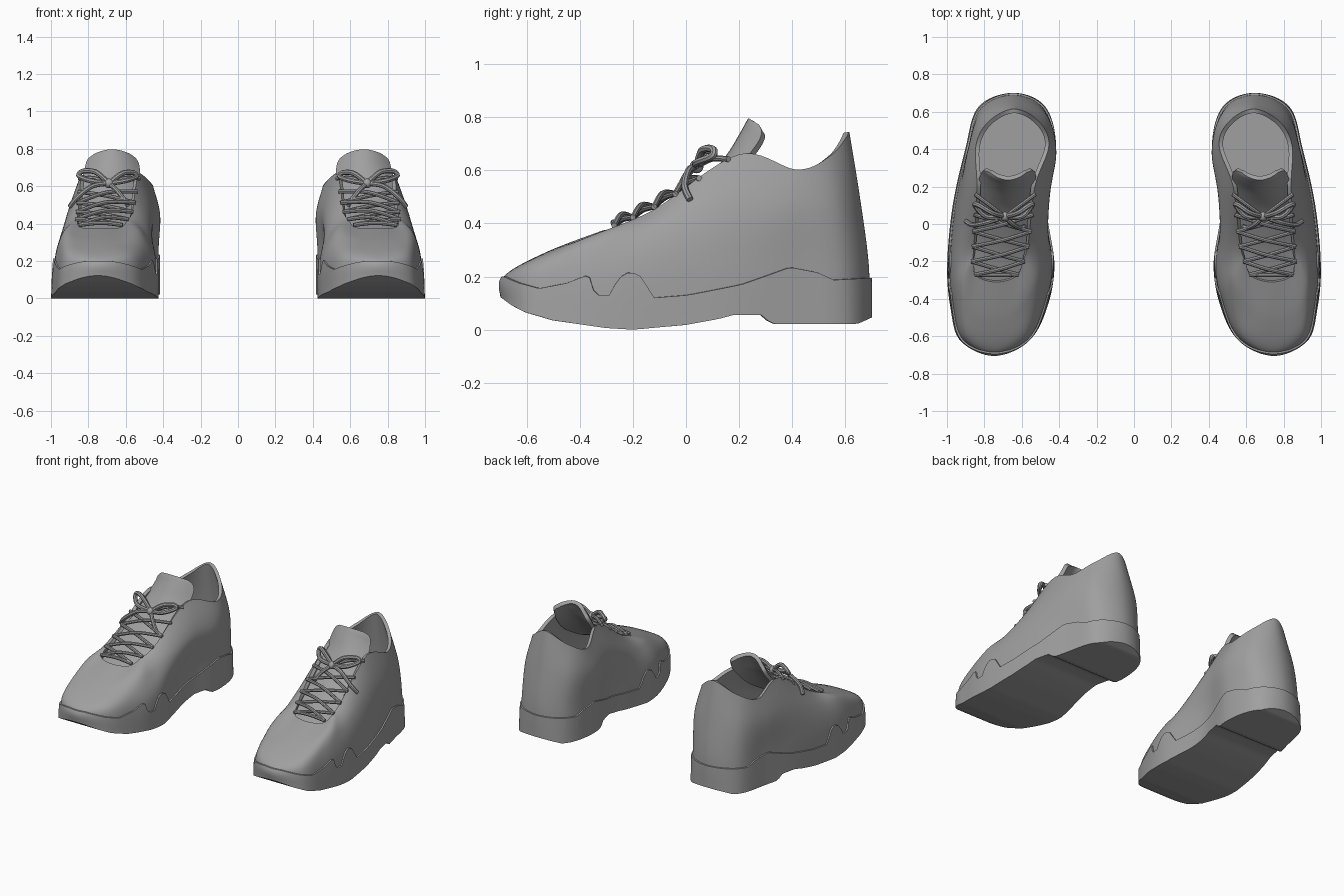
import bpy, bmesh
from mathutils import Vector

cube = bpy.data.objects.get("Cube")
if cube:
    bpy.data.objects.remove(cube)

grey = bpy.data.materials.new("shoe grey")
grey.use_nodes = True
COLOUR = (0.35, 0.35, 0.35, 1)
grey.diffuse_color = COLOUR
grey.node_tree.nodes["Principled BSDF"].inputs["Base Color"].default_value = COLOUR


def spline(points, steps, closed=False):
    """Smooth path through the points."""
    pts = [Vector(p) for p in points]
    n = len(pts)
    pick = (lambda k: pts[k % n]) if closed else (lambda k: pts[max(0, min(n - 1, k))])
    path = []
    for i in range(n if closed else n - 1):
        a, b, c, d = (pick(i + k) for k in (-1, 0, 1, 2))
        for s in range(steps):
            t = s / steps
            path.append(b + (c - a) * (t / 2) + (a * 2 - b * 5 + c * 4 - d) * (t * t / 2)
                        + (b * 3 - a - c * 3 + d) * (t ** 3 / 2))
    return path if closed else path + [pts[-1]]


def along(table, y):
    """Piecewise linear lookup of height by length."""
    if y <= table[0][0]:
        return table[0][1]
    for (y0, z0), (y1, z1) in zip(table, table[1:]):
        if y <= y1:
            return z0 + (z1 - z0) * (y - y0) / (y1 - y0)
    return table[-1][1]


def finish(obj, thickness=0):
    """Thicken, mirror to the other foot, and shade."""
    if thickness:
        solid = obj.modifiers.new("thickness", 'SOLIDIFY')
        solid.thickness, solid.offset = thickness, -1
    obj.modifiers.new("other foot", 'MIRROR')
    obj.data.materials.append(grey)
    bpy.ops.object.select_all(action='DESELECT')
    obj.select_set(True)
    bpy.context.view_layer.objects.active = obj
    bpy.ops.object.convert(target='MESH')
    bpy.ops.object.shade_smooth_by_angle(angle=0.7)


def grid(name, rows, closed=False, cap=False, thickness=0):
    """Skin a list of point rows; optionally close the first row across the foot."""
    bm = bmesh.new()
    v = [[bm.verts.new(p) for p in row] for row in rows]
    n = len(rows[0])
    for lower, upper in zip(v, v[1:]):
        for i in range(n if closed else n - 1):
            k = (i + 1) % n
            bm.faces.new((lower[i], lower[k], upper[k], upper[i]))
    if cap:
        for i in range(n // 2):
            ids = dict.fromkeys(((n - i) % n, n - i - 1, i + 1, i))
            bm.faces.new([v[0][k] for k in ids])
    mesh = bpy.data.meshes.new(name)
    bm.to_mesh(mesh)
    bm.free()
    obj = bpy.data.objects.new(name, mesh)
    bpy.context.collection.objects.link(obj)
    finish(obj, thickness)


# Outline rings, toe to heel: inner x, outer x, y, z
base = [(.75, .75, -.69, 0), (.57, .92, -.62, 0), (.475, .972, -.45, 0), (.435, .99, -.22, 0),
        (.475, .96, .1, 0), (.425, .893, .4, 0), (.48, .825, .62, 0), (.645, .645, .692, 0)]
welt = [(.745, .745, -.682, .205), (.58, .905, -.61, .22), (.49, .96, -.44, .22), (.44, .978, -.22, .22),
        (.475, .945, .12, .25), (.425, .888, .4, .25), (.48, .82, .61, .25), (.645, .645, .688, .25)]
side = [(.74, .74, -.52, .295), (.63, .875, -.48, .305), (.53, .93, -.33, .35), (.49, .935, -.17, .36),
        (.45, .91, .17, .46), (.417, .885, .4, .45), (.475, .81, .585, .47), (.64, .64, .655, .5)]
rim = [(.735, .735, -.31, .375), (.63, .84, -.28, .38), (.595, .86, -.2, .415), (.565, .855, -.1, .465),
       (.53, .84, .2, .66), (.455, .845, .42, .603), (.51, .775, .55, .66), (.64, .64, .615, .745)]
sole_bottom = [(-.7, .13), (-.65, .092), (-.6, .065), (-.5, .035), (-.3, .006), (-.2, 0), (0, .018),
               (.12, .04), (.18, .056), (.28, .056), (.32, .022), (.64, .022), (.7, .05)]
sole_edge = [(-.68, .2), (-.62, .175), (-.55, .155), (-.45, .175), (-.375, .205), (-.355, .19),
             (-.34, .13), (-.285, .13), (-.25, .195), (-.21, .22), (-.17, .2), (-.12, .12), (0, .13),
             (.2, .17), (.39, .235), (.5, .215), (.56, .187), (.7, .195)]


def ring(rows):
    outer = [(xo, y, z) for xi, xo, y, z in rows]
    inner = [(xi, y, z) for xi, xo, y, z in rows[-2:0:-1]]
    return spline(outer + inner, 12, closed=True)


base_ring = ring(base)
for p in base_ring:
    p.z = along(sole_bottom, p.y)
columns = [spline(c, 8) for c in zip(base_ring, ring(welt), ring(side), ring(rim))]
count = len(columns)
outward = []
for i in range(count):
    d = base_ring[(i + 1) % count] - base_ring[i - 1]
    outward.append(Vector((d.y, -d.x, 0)).normalized())


def at_height(i, z, offset):
    """Point on the shoe wall at a height, pushed outward."""
    col = columns[i]
    point = col[0].copy()
    for a, b in zip(col, col[1:]):
        if a.z <= z <= b.z and b.z > a.z:
            point = a.lerp(b, (z - a.z) / (b.z - a.z))
            break
    point.z = z
    return point + outward[i] * offset


# Upper
grid("upper", [[c[j] for c in columns] for j in range(2, len(columns[0]))],
     closed=True, thickness=0.022)

# Sole with wavy top edge and a small lip
low = [p.z for p in base_ring]
high = [along(sole_edge, p.y) for p in base_ring]
sole = [[at_height(i, low[i] + (high[i] - low[i]) * k / 6, 0.009) for i in range(count)]
        for k in range(7)]
sole.append([at_height(i, high[i] + 0.002, -0.012) for i in range(count)])
grid("sole", sole, closed=True, cap=True)

# Insole
grid("insole", [[at_height(i, 0.19, -0.012) for i in range(count)],
                [at_height(i, 0.2, -0.012) for i in range(count)]], closed=True, cap=True)

# Tongue: y, z, inner x, outer x, droop at the edges
tongue_path = spline([(-.32, .345, .63, .84, .01), (-.2, .39, .585, .865, .02), (-.1, .44, .56, .865, .03),
                      (.05, .54, .54, .865, .04), (.15, .655, .53, .84, .065), (.2, .735, .525, .82, .08),
                      (.225, .78, .54, .805, .075), (.235, .797, .575, .77, .05)], 5)
tongue = []
for y, z, xi, xo, droop in tongue_path:
    row = []
    for k in range(13):
        u = k / 6 - 1
        bend = droop * u * u
        row.append((xi + (xo - xi) * k / 12, y + bend * 0.8, z - bend * 0.5))
    tongue.append(row)
grid("tongue", tongue, thickness=0.025)


# Laces
def lace(name, points, radius=0.011):
    curve = bpy.data.curves.new(name, 'CURVE')
    curve.dimensions = '3D'
    curve.bevel_depth, curve.bevel_resolution = radius, 2
    curve.use_fill_caps = True
    path = spline(points, 6)
    line = curve.splines.new('POLY')
    line.points.add(len(path) - 1)
    for point, p in zip(line.points, path):
        point.co = (*p, 1)
    obj = bpy.data.objects.new(name, curve)
    bpy.context.collection.objects.link(obj)
    finish(obj)


def eyelet(y, outer):
    x = along([(r[2], r[1 if outer else 0]) for r in rim[1:5]], y)
    z = along([(r[2], r[3]) for r in rim[1:5]], y)
    return Vector((x + (0.008 if outer else -0.008), y, z + 0.008))


def strand(name, start, end, lift):
    middle = (start + end) / 2 + Vector((0, -0.3, 1)) * lift
    lace(name, [start, middle, end])


levels = [-.27, -.2, -.12, -.04, .05]
strand("bottom_lace", eyelet(levels[0], False), eyelet(levels[0], True), 0.012)
for lo, hi in zip(levels, levels[1:]):
    strand("lace_cross_under", eyelet(lo, False), eyelet(hi, True), 0.008)
    strand("lace_cross_over", eyelet(lo, True), eyelet(hi, False), 0.026)

# Bow
knot = Vector((.69, .04, .615))
for outer in (False, True):
    lace("top_lace", [eyelet(.16, outer), (eyelet(.16, outer) + knot) / 2 + Vector((0, 0, .015)), knot])
lace("inner_bow_loop", [knot, (.62, .06, .668), (.56, .1, .672), (.545, .1, .65), (.6, .04, .63), knot], .014)
lace("outer_bow_loop", [knot, (.76, .06, .675), (.83, .1, .68), (.85, .1, .655), (.79, .04, .63), knot], .014)
lace("outer_lace_end", [knot, (.78, .01, .6), (.86, -.005, .54), (.9, .015, .49)], .013)
lace("inner_lace_end", [knot, (.65, .0, .58), (.61, -.02, .53), (.585, -.015, .495)], .013)
bm = bmesh.new()
bmesh.ops.create_uvsphere(bm, u_segments=12, v_segments=8, radius=0.026)
bmesh.ops.translate(bm, verts=bm.verts, vec=knot)
mesh = bpy.data.meshes.new("bow_knot")
bm.to_mesh(mesh)
bm.free()
knot_object = bpy.data.objects.new("bow_knot", mesh)
bpy.context.collection.objects.link(knot_object)
finish(knot_object)
